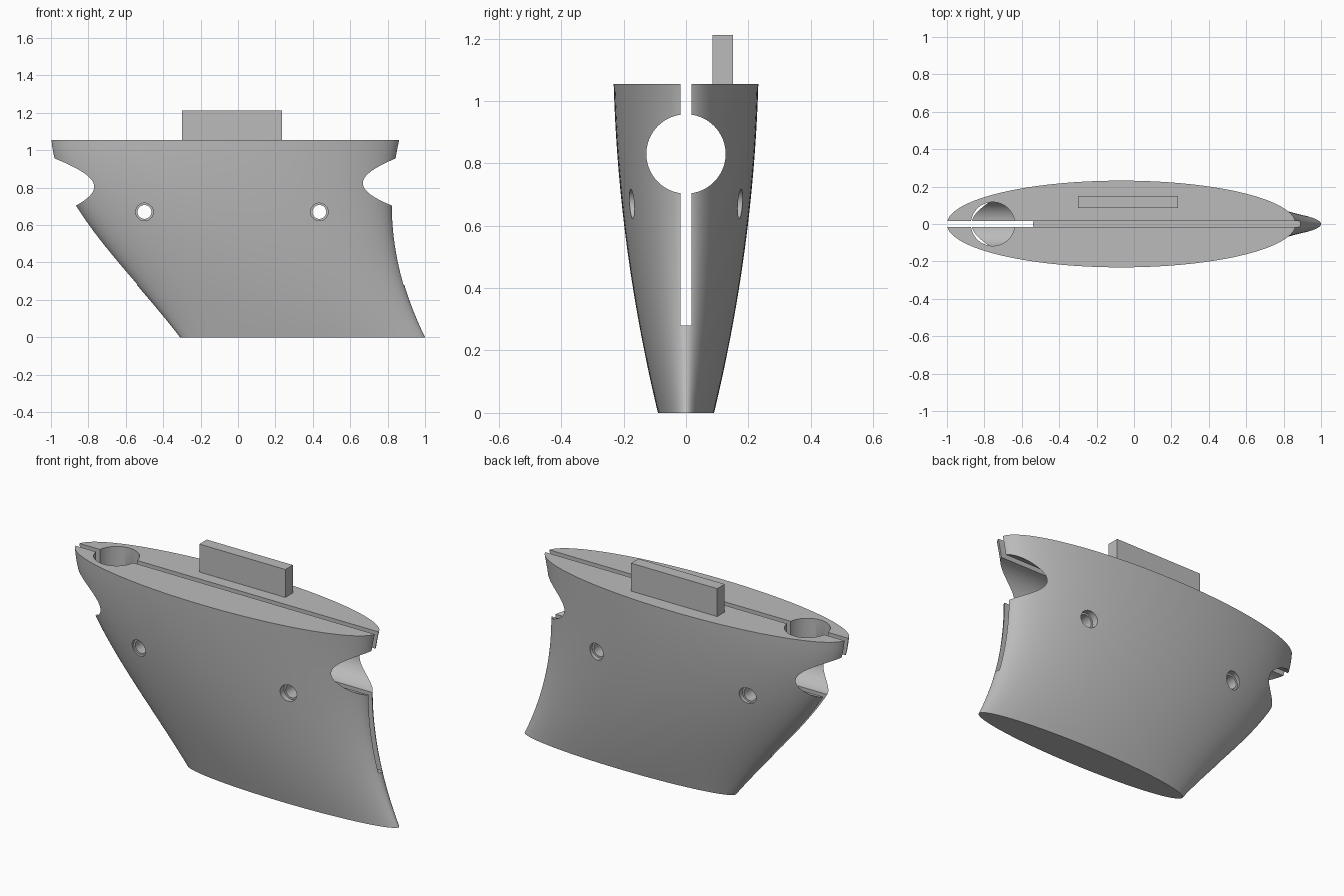
import bpy
import bmesh
import math
from mathutils import Matrix, Vector

old = bpy.data.objects.get("Cube")
if old:
    bpy.data.objects.remove(old, do_unlink=True)

grey = bpy.data.materials.new("plain grey")
grey.use_nodes = True
grey.diffuse_color = (0.5, 0.5, 0.5, 1)
grey.node_tree.nodes["Principled BSDF"].inputs["Base Color"].default_value = (0.5, 0.5, 0.5, 1)

TOP = 1.055
SEGMENTS, RINGS = 144, 28


def add_object(name, bm):
    bmesh.ops.recalc_face_normals(bm, faces=bm.faces)
    mesh = bpy.data.meshes.new(name)
    bm.to_mesh(mesh)
    bm.free()
    mesh.materials.append(grey)
    obj = bpy.data.objects.new(name, mesh)
    bpy.context.collection.objects.link(obj)
    return obj


def box(name, low, high):
    low, high = Vector(low), Vector(high)
    bm = bmesh.new()
    bmesh.ops.create_cube(bm, size=1, matrix=Matrix.Translation((low + high) / 2)
                          @ Matrix.Diagonal((*(high - low), 1)))
    return add_object(name, bm)


def rod(name, start, end, radius, sides=64):
    start, end = Vector(start), Vector(end)
    axis = end - start
    turn = Vector((0, 0, 1)).rotation_difference(axis).to_matrix().to_4x4()
    bm = bmesh.new()
    bmesh.ops.create_cone(bm, cap_ends=True, segments=sides, radius1=radius, radius2=radius,
                          depth=axis.length, matrix=Matrix.Translation((start + end) / 2) @ turn)
    return add_object(name, bm)


def section(z):
    """Left end, right end and half thickness of the oval at height z."""
    aft = -0.31 - z * (0.763 + 0.34 * z - 0.42 * z * z)
    fore = 1 - 0.491 * z + 0.344 * z * z
    return aft, fore, 0.09 + 0.24 * z - 0.1 * z * z


# Swept oval body, lofted from base to top
bm = bmesh.new()
rings = []
for i in range(RINGS + 1):
    z = TOP * i / RINGS
    aft, fore, half = section(z)
    ring = []
    for k in range(SEGMENTS):
        a = math.tau * k / SEGMENTS
        ring.append(bm.verts.new(((aft + fore) / 2 + (fore - aft) / 2 * math.cos(a),
                                  half * math.sin(a), z)))
    rings.append(ring)
for lower, upper in zip(rings, rings[1:]):
    for k in range(SEGMENTS):
        n = (k + 1) % SEGMENTS
        bm.faces.new((lower[k], lower[n], upper[n], upper[k]))
bm.faces.new(rings[0])
bm.faces.new(rings[-1])
body = add_object("body", bm)

# Lengthwise bore, centre slot and vertical socket
cutters = [
    rod("bore_cutter", (-1.5, 0, 0.83), (1.5, 0, 0.83), 0.127, 96),
    box("slot_cutter", (-1.5, -0.017, 0.28), (1.5, 0.017, 1.3)),
    rod("socket_cutter", (-0.755, 0, 0.83), (-0.755, 0, 1.3), 0.117),
]
# Cross bolt holes with shallow counterbores on both sides
for x in (-0.5, 0.435):
    cutters.append(rod("bolt_cutter", (x, -0.5, 0.67), (x, 0.5, 0.67), 0.037, 40))
    for side in (-1, 1):
        cutters.append(rod("counterbore_cutter", (x, side * 0.145, 0.67),
                           (x, side * 0.5, 0.67), 0.047, 40))

bpy.context.view_layer.objects.active = body
for cutter in cutters:
    cutter.hide_render = True
    mod = body.modifiers.new("cut", "BOOLEAN")
    mod.operation = "DIFFERENCE"
    mod.solver = "EXACT"
    mod.object = cutter
    bpy.ops.object.modifier_apply(modifier=mod.name)
    bpy.data.objects.remove(cutter, do_unlink=True)

# Upright tab on the top face
box("top_tab", (-0.3, 0.085, TOP - 0.01), (0.235, 0.151, 1.212))

# Smooth body with crisp edges
bpy.ops.object.select_all(action="DESELECT")
body.select_set(True)
bpy.context.view_layer.objects.active = body
bpy.ops.object.shade_smooth_by_angle(angle=math.radians(30))
